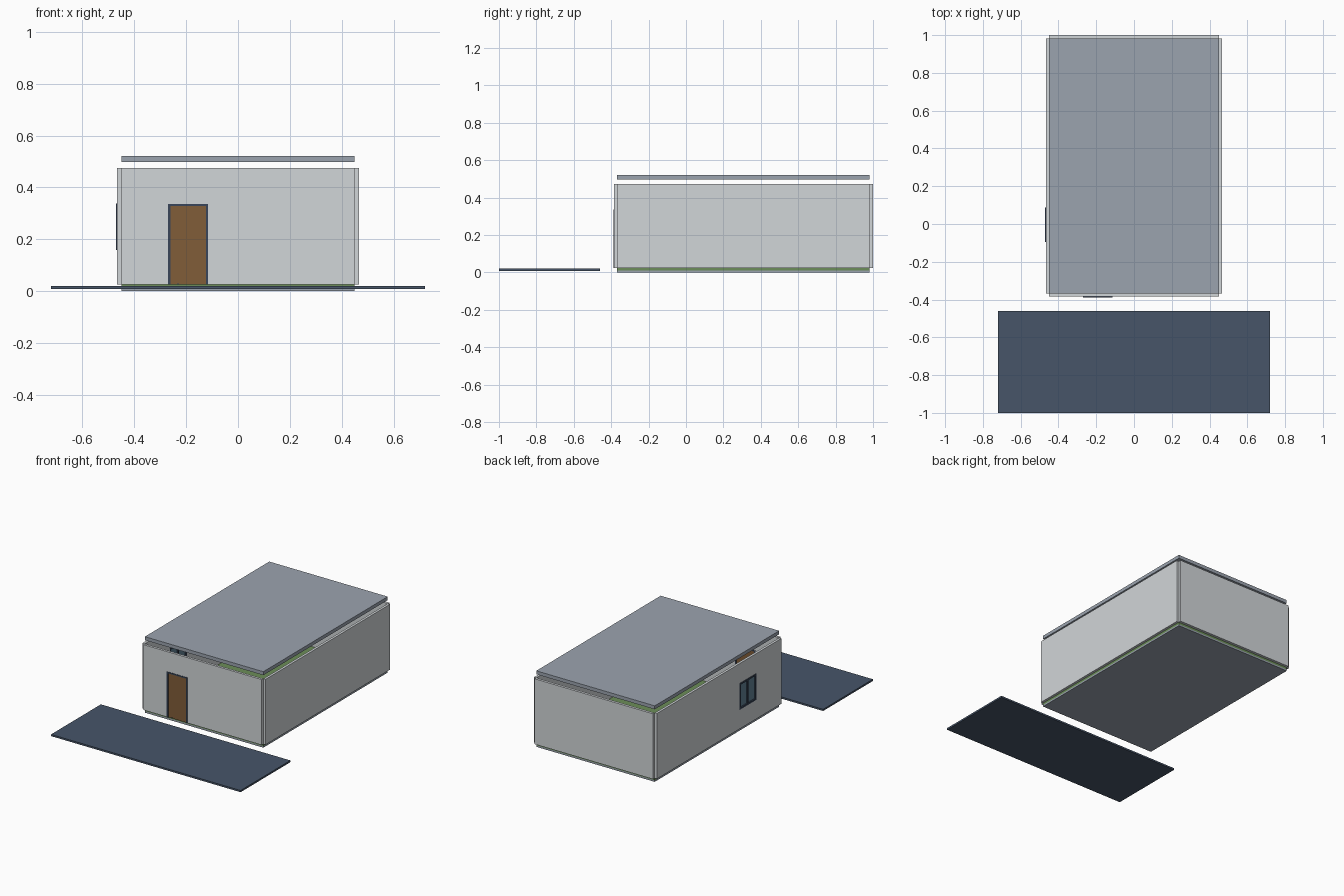
import bpy

if "Cube" in bpy.data.objects:
    bpy.data.objects.remove(bpy.data.objects["Cube"])

def mat(name, c):
    m = bpy.data.materials.new(name)
    m.diffuse_color = (*c, 1)
    m.use_nodes = True
    m.node_tree.nodes["Principled BSDF"].inputs["Base Color"].default_value = m.diffuse_color
    return m

WALL = mat("wall_paint", (0.64, 0.67, 0.69))
ROOF = mat("roof_grey", (0.33, 0.37, 0.43))
ROAD = mat("asphalt", (0.063, 0.091, 0.141))
GREEN = mat("green_layer", (0.15, 0.27, 0.10))
WOOD = mat("door_wood", (0.22, 0.11, 0.04))
FRAME = mat("frame_slate", (0.04, 0.06, 0.10))
GLASS = mat("window_glass", (0.12, 0.22, 0.30))

def box(name, x, y, z, material=None):
    """Box from (min, max) ranges on each axis."""
    bpy.ops.mesh.primitive_cube_add(size=1, location=[sum(r) / 2 for r in (x, y, z)])
    o = bpy.context.object
    o.name = name
    o.scale = [r[1] - r[0] for r in (x, y, z)]
    bpy.ops.object.transform_apply(location=False, rotation=False, scale=True)
    if material:
        o.data.materials.append(material)
    return o

def cut(wall, x, y, z):
    c = box(wall.name + "_opening_cutter", x, y, z)
    c.hide_render = True
    c.hide_set(True)
    m = wall.modifiers.new("opening", 'BOOLEAN')
    m.operation = 'DIFFERENCE'
    m.object = c
    m.solver = 'EXACT'
    bpy.context.view_layer.objects.active = wall
    bpy.ops.object.modifier_apply(modifier=m.name)
    bpy.data.objects.remove(c, do_unlink=True)

W, Y0, Y1, T = 0.45, -0.368, 0.982, 0.017
WZ = (0.025, 0.474)

# road strip in front of the house
box("road", (-0.72, 0.72), (-1.0, -0.46), (0.008, 0.02), ROAD)

# floor layers and roof slab
box("base_slab", (-W, W), (Y0, Y1), (0, 0.011), ROOF)
box("floor", (-W, W), (Y0, Y1), (0.011, 0.025), GREEN)
box("roof", (-W, W), (Y0, Y1), (0.498, 0.522), ROOF)

# four separate wall panels with open corners
front = box("front_wall", (-W, W), (Y0 - T, Y0), WZ, WALL)
box("back_wall", (-W, W), (Y1, 1.0), WZ, WALL)
left = box("left_wall", (-W - T, -W), (Y0, Y1), WZ, WALL)
box("right_wall", (W, W + T), (Y0, Y1), WZ, WALL)

# door with frame, handle
dx, dz = (-0.27, -0.115), (0.025, 0.337)
dy = (Y0 - T - 0.003, Y0 + 0.002)
cut(front, dx, (-0.5, -0.3), (0.0, dz[1]))
f = 0.009
for side, x in (("left", (dx[0], dx[0] + f)), ("right", (dx[1] - f, dx[1]))):
    box("door_jamb_" + side, x, dy, dz, FRAME)
box("door_head", (dx[0] + f, dx[1] - f), dy, (dz[1] - f, dz[1]), FRAME)
box("door_panel", (dx[0] + f, dx[1] - f), (Y0 - T + 0.001, Y0 - 0.001), (dz[0], dz[1] - f), WOOD)
box("door_stop", (-0.236, -0.228), (Y0 - T - 0.002, Y0 - T + 0.002), (0.025, 0.03), FRAME)

# two-pane window in the left wall
wy, wz = (-0.096, 0.088), (0.158, 0.338)
wx = (-W - T - 0.003, -W + 0.002)
cut(left, (-0.6, -0.4), wy, wz)
f = 0.011
mid = sum(wy) / 2
for name, y in (("back", (wy[1] - f, wy[1])), ("front", (wy[0], wy[0] + f)),
                ("middle", (mid - f / 2, mid + f / 2))):
    box("window_post_" + name, wx, y, wz, FRAME)
for name, z in (("sill", (wz[0], wz[0] + f)), ("head", (wz[1] - f, wz[1]))):
    box("window_" + name, wx, (wy[0] + f, wy[1] - f), z, FRAME)
for name, y in (("front", (wy[0] + f, mid - f / 2)), ("back", (mid + f / 2, wy[1] - f))):
    box("window_pane_" + name, (-W - 0.011, -W - 0.006), y, (wz[0] + f, wz[1] - f), GLASS)
